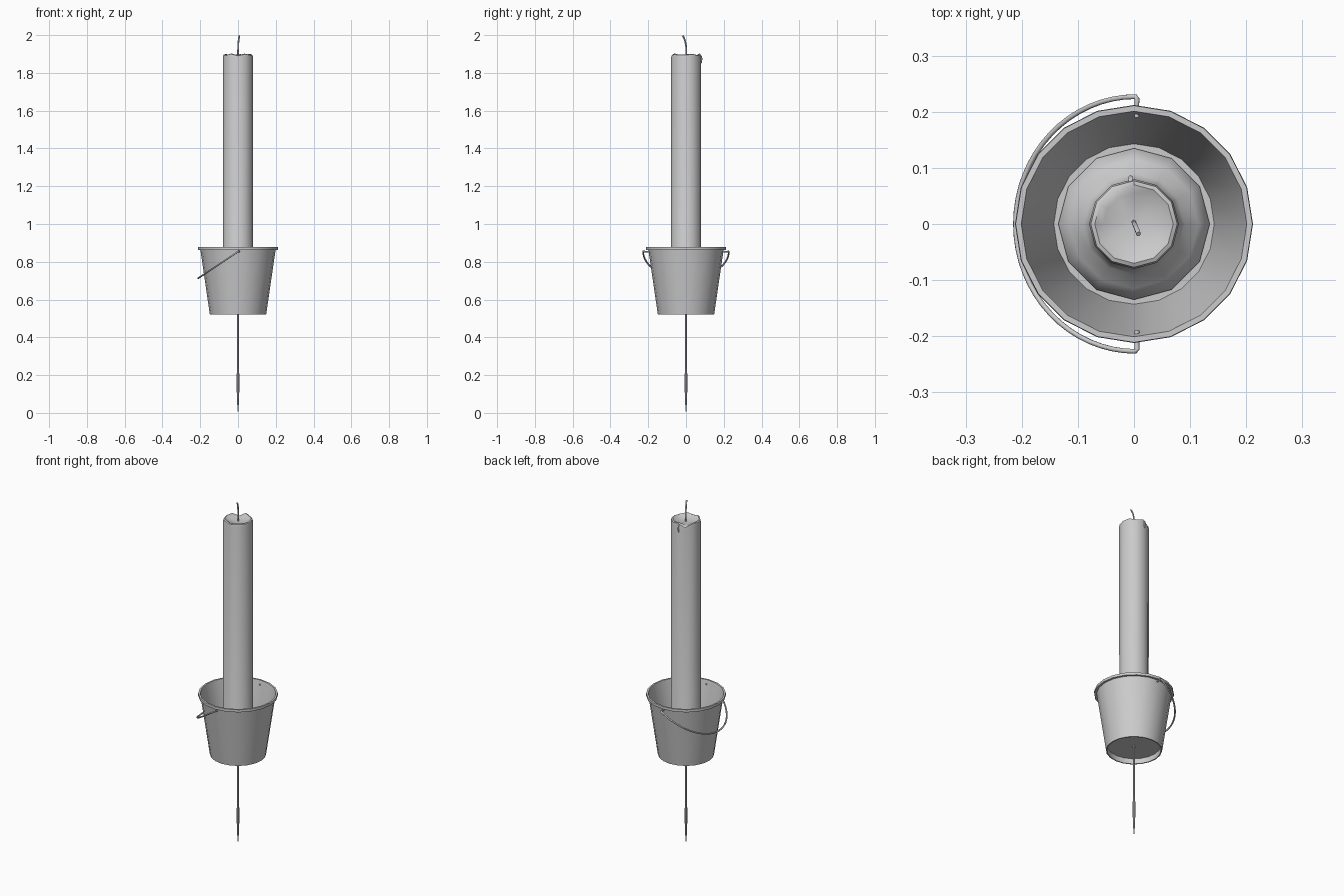
import bpy, bmesh, math
from mathutils import Vector

if "Cube" in bpy.data.objects:
    bpy.data.objects.remove(bpy.data.objects["Cube"])

grey = bpy.data.materials.new("light grey")
grey.diffuse_color = (0.6, 0.6, 0.6, 1)
grey.use_nodes = True
grey.node_tree.nodes["Principled BSDF"].inputs["Base Color"].default_value = grey.diffuse_color


def finish(name, bm, angle=40):
    bmesh.ops.remove_doubles(bm, verts=bm.verts, dist=1e-5)
    bmesh.ops.recalc_face_normals(bm, faces=bm.faces)
    me = bpy.data.meshes.new(name)
    bm.to_mesh(me)
    bm.free()
    ob = bpy.data.objects.new(name, me)
    bpy.context.collection.objects.link(ob)
    me.materials.append(grey)
    bpy.ops.object.select_all(action='DESELECT')
    ob.select_set(True)
    bpy.context.view_layer.objects.active = ob
    bpy.ops.object.shade_smooth_by_angle(angle=math.radians(angle))
    return ob


def lathe(name, profile, sides, tweak=None, angle=40):
    """Spin a (radius, z) profile around the z axis."""
    bm = bmesh.new()
    rings = []
    for k, (r, z) in enumerate(profile):
        ring = []
        for i in range(sides):
            a = 2 * math.pi * i / sides
            rr, zz = tweak(k, i, r, z) if tweak else (r, z)
            ring.append(bm.verts.new((rr * math.cos(a), rr * math.sin(a), zz)))
        rings.append(ring)
    for lo, hi in zip(rings, rings[1:]):
        for i in range(sides):
            j = (i + 1) % sides
            bm.faces.new((lo[i], lo[j], hi[j], hi[i]))
    if profile[0] != profile[-1]:
        bm.faces.new(rings[0])
        bm.faces.new(rings[-1])
    return finish(name, bm, angle)


def tube(name, points, radius, sides=8):
    """Round wire swept along a path."""
    pts = [Vector(p) for p in points]
    bm = bmesh.new()
    rings, side = [], None
    for i, p in enumerate(pts):
        d = (pts[min(i + 1, len(pts) - 1)] - pts[max(i - 1, 0)]).normalized()
        if side is None:
            side = d.orthogonal()
        side = (side - d * side.dot(d)).normalized()
        up = d.cross(side)
        rings.append([bm.verts.new(p + radius * (side * math.cos(a) + up * math.sin(a)))
                      for a in (2 * math.pi * s / sides for s in range(sides))])
    for lo, hi in zip(rings, rings[1:]):
        for i in range(sides):
            j = (i + 1) % sides
            bm.faces.new((lo[i], lo[j], hi[j], hi[i]))
    bm.faces.new(rings[0])
    bm.faces.new(rings[-1])
    return finish(name, bm, 60)


# Bucket: recessed underside, flared wall, rolled rim, inner wall and floor
lathe("bucket", [(0.141, 0.55), (0.143, 0.52), (0.149, 0.52), (0.199, 0.862),
                 (0.211, 0.862), (0.212, 0.868), (0.211, 0.877), (0.201, 0.877),
                 (0.198, 0.865), (0.143, 0.556)], 20)


# Candle: flared wax base, long shaft, melted uneven lip and dished top
def melt(k, i, r, z):
    if k >= 5:
        z += 0.005 * math.sin(2.6 * i) * (1 if k < 8 else 0.3)
        if i == 4 and k < 8:
            z -= 0.012
    return r, z


lathe("candle", [(0.135, 0.553), (0.135, 0.562), (0.115, 0.585), (0.09, 0.602),
                 (0.079, 0.63), (0.08, 1.882), (0.077, 1.895), (0.070, 1.898),
                 (0.055, 1.889), (0.02, 1.882)], 12, melt, 50)

# Small wax drip on the back of the lip
tube("wax_drip", [(-0.006, 0.068, 1.89), (-0.006, 0.08, 1.888),
                  (-0.006, 0.083, 1.875), (-0.006, 0.079, 1.85)], 0.004, 6)

# Curved wick
tube("wick", [(0, 0.003, 1.87), (0, 0.002, 1.91), (0.001, 0, 1.945),
              (0.003, -0.005, 1.97), (0.006, -0.012, 1.988), (0.008, -0.018, 1.997)],
     0.0045, 6)

# Wire handle hanging to the left, with hooked ends that enter the bucket
path = []
for i in range(33):
    t = math.pi * (i / 32 - 0.5)
    c = math.cos(t)
    path.append((0.003 - 0.214 * c, 0.227 * math.sin(t), 0.855 - 0.142 * c))
hook = [(0.005, 0.19, 0.852), (0.005, 0.214, 0.853), (0.0055, 0.223, 0.855)]
path = [(x, -y, z) for x, y, z in hook] + path + hook[::-1]
tube("handle", path, 0.0045, 8)

# Ground spike: thin rod swelling into a pointed tip
lathe("spike", [(0.0005, 0.0), (0.003, 0.025), (0.006, 0.08), (0.0075, 0.15),
                (0.007, 0.2), (0.0045, 0.26), (0.0045, 0.553)], 8)
